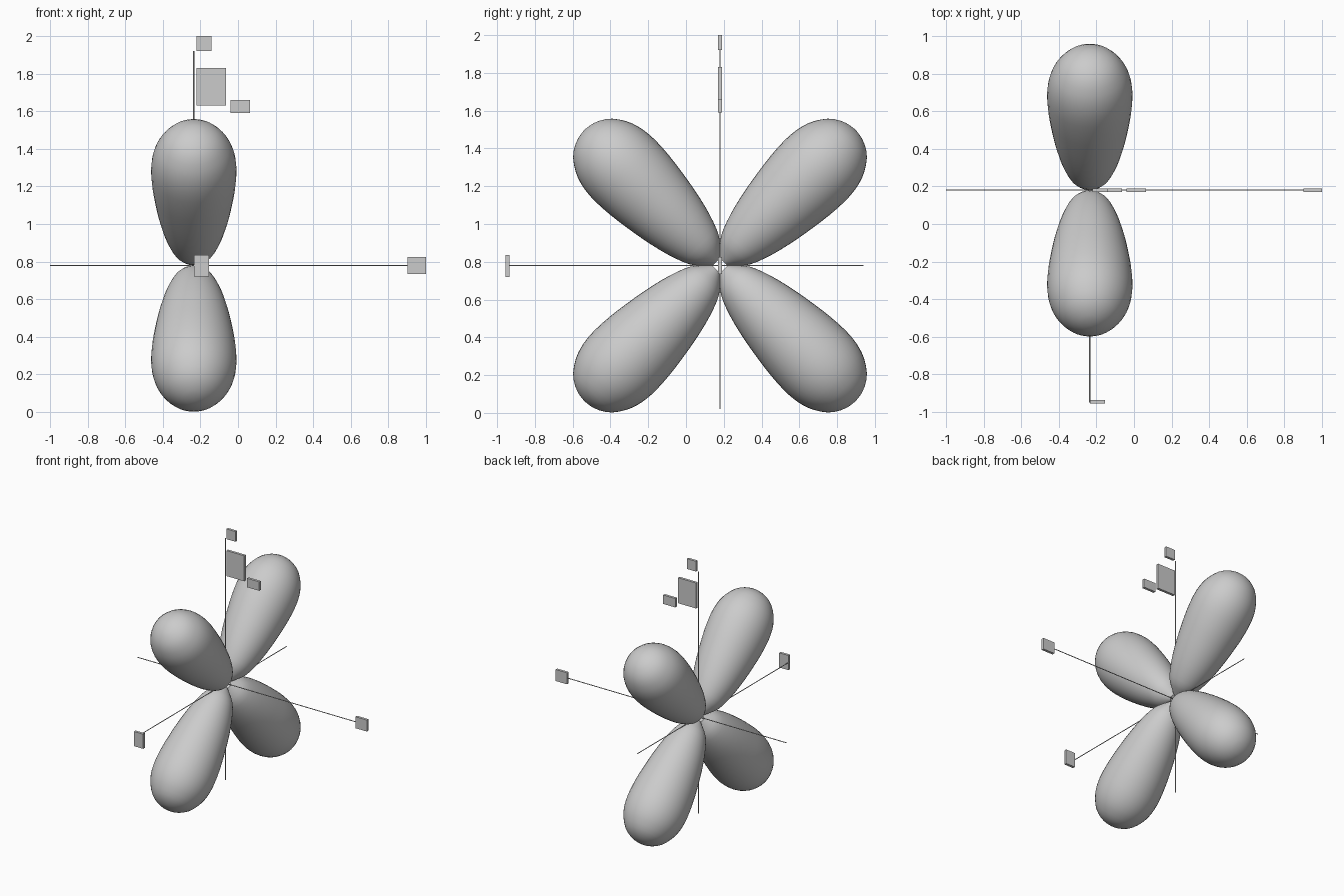
import bpy, bmesh, math
from mathutils import Vector, Matrix

if "Cube" in bpy.data.objects:
    bpy.data.objects.remove(bpy.data.objects["Cube"])

CENTER = Vector((-0.235, 0.18, 0.78))
SEGMENTS = 40

# Lobe profile: (distance along lobe axis, radius)
PROFILE = [(0.028, 0.028), (0.065, 0.065), (0.115, 0.107), (0.19, 0.139), (0.28, 0.166),
           (0.39, 0.19), (0.5, 0.208), (0.6, 0.221), (0.7, 0.227), (0.77, 0.224),
           (0.83, 0.213), (0.89, 0.190), (0.954, 0.146), (0.993, 0.092), (1.01, 0.045)]
TIP = 1.016


def finish(bm, name, smooth=False):
    bmesh.ops.recalc_face_normals(bm, faces=bm.faces[:])
    mesh = bpy.data.meshes.new(name)
    bm.to_mesh(mesh)
    bm.free()
    obj = bpy.data.objects.new(name, mesh)
    bpy.context.collection.objects.link(obj)
    if smooth:
        bpy.ops.object.select_all(action='DESELECT')
        obj.select_set(True)
        bpy.context.view_layer.objects.active = obj
        bpy.ops.object.shade_smooth_by_angle(angle=math.radians(40))
    return obj


def smooth_profile(points):
    # Catmull-Rom midpoints between the profile points
    out = []
    for i in range(len(points) - 1):
        a, b = points[max(i - 1, 0)], points[i]
        c, d = points[i + 1], points[min(i + 2, len(points) - 1)]
        out += [b, tuple((9 * (b[k] + c[k]) - a[k] - d[k]) / 16 for k in (0, 1))]
    return out + [points[-1]]


def lobe(name, direction):
    bm = bmesh.new()
    rings = []
    for u, w in smooth_profile(PROFILE):
        rings.append([bm.verts.new((w * math.cos(2 * math.pi * k / SEGMENTS),
                                    w * math.sin(2 * math.pi * k / SEGMENTS), u))
                      for k in range(SEGMENTS)])
    for lower, upper in zip(rings, rings[1:]):
        for k in range(SEGMENTS):
            n = (k + 1) % SEGMENTS
            bm.faces.new((lower[k], lower[n], upper[n], upper[k]))
    tip = bm.verts.new((0, 0, TIP))
    for k in range(SEGMENTS):
        bm.faces.new((rings[-1][k], rings[-1][(k + 1) % SEGMENTS], tip))
    bm.faces.new(rings[0])
    turn = Vector((0, 0, 1)).rotation_difference(direction).to_matrix().to_4x4()
    bm.transform(Matrix.Translation(CENTER) @ turn)
    finish(bm, name, True)


def rod(name, start, end, radius=0.003):
    start, end = Vector(start), Vector(end)
    bm = bmesh.new()
    bmesh.ops.create_cone(bm, cap_ends=True, segments=12, radius1=radius,
                          radius2=radius, depth=(end - start).length)
    turn = Vector((0, 0, 1)).rotation_difference(end - start).to_matrix().to_4x4()
    bm.transform(Matrix.Translation((start + end) / 2) @ turn)
    finish(bm, name, True)


def plate(name, x0, x1, z0, z1, y, thickness=0.02):
    bm = bmesh.new()
    bmesh.ops.create_cube(bm, size=1)
    bm.transform(Matrix.Translation(((x0 + x1) / 2, y, (z0 + z1) / 2))
                 @ Matrix.Diagonal((x1 - x0, thickness, z1 - z0, 1)))
    finish(bm, name)


# Four lobes on the diagonals of the yz plane
for side, sy in (("front", -1), ("back", 1)):
    for level, sz in (("lower", -1), ("upper", 1)):
        lobe(f"{level}_{side}_lobe", Vector((0, sy, sz)).normalized())

# Three thin axis rods
cx, cy, cz = CENTER
rod("x_axis", (-1.0, cy, cz), (0.91, cy, cz))
rod("y_axis", (cx, -0.95, cz), (cx, 0.94, cz))
rod("z_axis", (cx, cy, 0.02), (cx, cy, 1.92))

# Small blank tags at the axis ends and beside the vertical axis
plate("x_axis_tag", 0.90, 1.0, 0.735, 0.825, cy)
plate("y_axis_tag", -0.235, -0.155, 0.72, 0.835, -0.945)
plate("z_axis_tag", -0.22, -0.14, 1.92, 2.0, cy)
plate("main_tag", -0.22, -0.065, 1.63, 1.83, cy)
plate("small_tag", -0.04, 0.065, 1.59, 1.66, cy)
